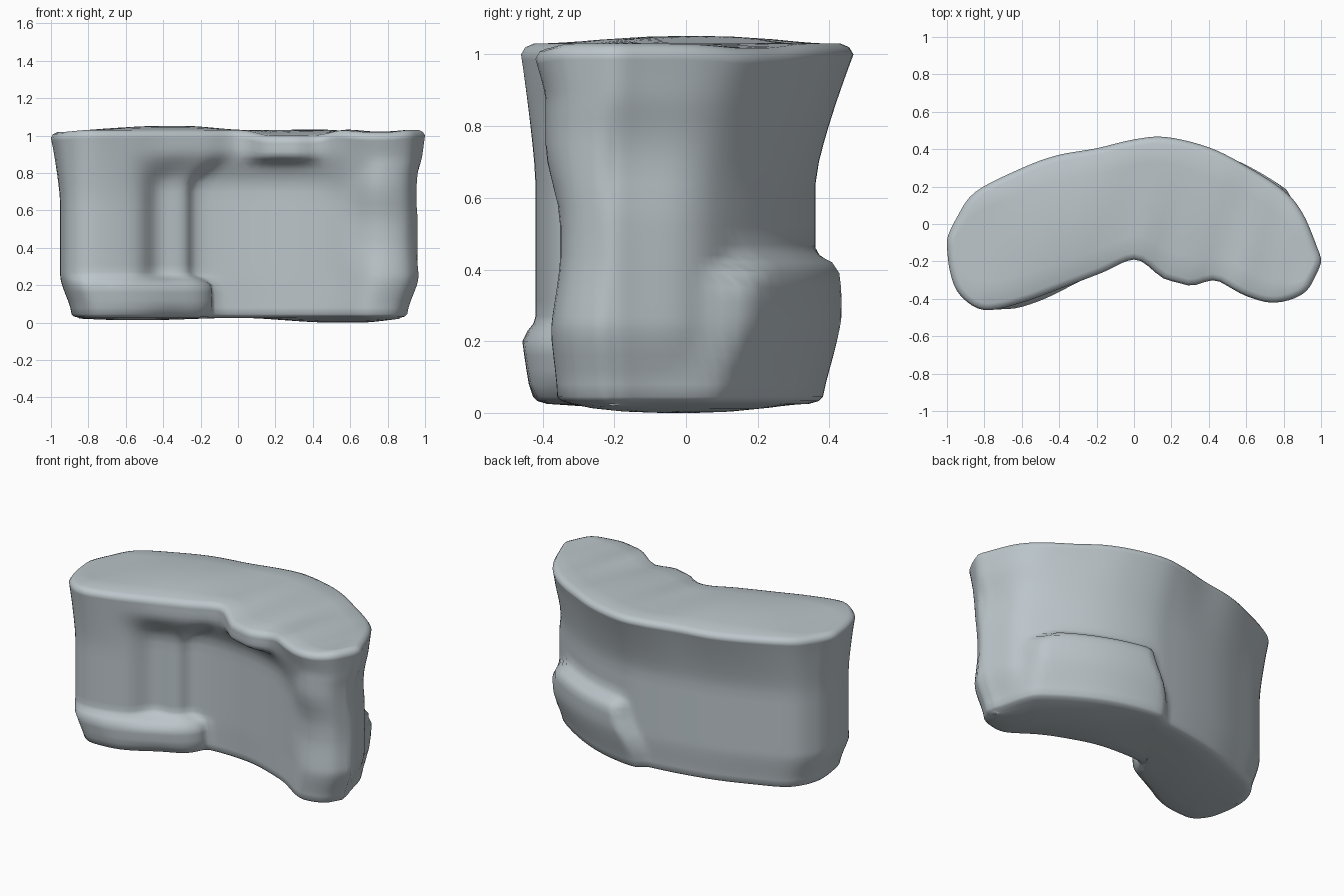
import bpy, bmesh
from mathutils import Vector

if "Cube" in bpy.data.objects:
    bpy.data.objects.remove(bpy.data.objects["Cube"])

# Matching back and front outline stations, running from left tip to right tip
TOP_BACK = [(-1, -.08), (-.95, .03), (-.85, .17), (-.62, .29), (-.42, .365), (-.2, .405), (0, .452),
            (.17, .465), (.4, .41), (.6, .31), (.8, .18), (.9, .06), (.97, -.1), (1, -.2)]
TOP_FRONT = [(-1, -.08), (-.985, -.25), (-.93, -.38), (-.8, -.46), (-.6, -.42), (-.38, -.34), (-.17, -.26),
             (0, -.19), (.2, -.22), (.42, -.29), (.6, -.385), (.76, -.42), (.92, -.36), (1, -.2)]
MID_BACK = [(-.95, -.1), (-.92, 0), (-.83, .11), (-.62, .2), (-.42, .27), (-.2, .32), (0, .35),
            (.17, .36), (.38, .32), (.58, .24), (.79, .11), (.89, .01), (.937, -.12), (.96, -.21)]
MID_FRONT = [(-.95, -.1), (-.945, -.22), (-.9, -.36), (-.78, -.42), (-.55, -.37), (-.43, -.25), (-.29, -.21),
             (-.19, -.125), (.15, -.125), (.42, -.205), (.6, -.29), (.75, -.35), (.89, -.32), (.96, -.21)]
SUB = 5
HEIGHTS = [.045, .08, .12, .16, .2, .23, .25, .27, .31, .35, .39, .42, .44, .47, .52, .58, .64, .7,
           .75, .79, .82, .85, .875, .9, .93, .96, .985, 1.0]


def step(a, b, v):
    t = min(1, max(0, (v - a) / (b - a)))
    return t * t * (3 - 2 * t)


def window(v, a, b, c, d):
    return step(a, b, v) * (1 - step(c, d, v))


def spline(pts):
    """Catmull-Rom samples through the stations."""
    p = [Vector(q) for q in pts]
    p = [p[0] * 2 - p[1]] + p + [p[-1] * 2 - p[-2]]
    out = []
    for i in range(1, len(p) - 2):
        a, b, c, d = p[i - 1:i + 3]
        for k in range(SUB):
            t = k / SUB
            out.append((b * 2 + (c - a) * t + (a * 2 - b * 5 + c * 4 - d) * t * t
                        + (b * 3 - a - c * 3 + d) * t ** 3) / 2)
    return out + [p[-2]]


def closed(back, front):
    """Join both sides, rounding the two tips."""
    n = len(back)
    ring = back + front[-2:0:-1]
    m = len(ring)
    for _ in range(3):
        new = list(ring)
        for tip in (0, n - 1):
            for o in range(-3, 4):
                j = (tip + o) % m
                new[j] = (ring[j - 1] + ring[j] * 2 + ring[(j + 1) % m]) / 4
        ring = new
    for tip, x in ((0, back[0].x), (n - 1, back[-1].x)):
        shift = x - ring[tip].x
        for o in range(-3, 4):
            ring[(tip + o) % m].x += shift * (1 - abs(o) / 4)
    return ring


top_b, top_f, mid_b, mid_f = map(spline, (TOP_BACK, TOP_FRONT, MID_BACK, MID_FRONT))
N = len(top_b)
top, mid = closed(top_b, top_f), closed(mid_b, mid_f)
M = len(top)


def level(z):
    """Wall ring at height z with its ledges and bulges."""
    ring = []
    for i in range(M):
        front = i >= N
        flare = max(0, (z - .65) / .35) ** 1.25
        x = mid[i].x
        if front:
            inner = window(x, -.6, -.4, .35, .65)
            lobe = step(.52, .76, x)
            flare = max(flare, lobe * .6 * step(.52, .75, z), lobe * .4 * (1 - step(.2, .45, z)))
            flare = flare * (1 - inner) + step(.72, .93, z) * inner
            # low ledge at the front left fills out to the top outline
            ledge = window(z, -.06, .1, .2, .265) * window(x, -.95, -.8, -.38, -.1)
            flare = max(flare, ledge)
        p = mid[i].lerp(top[i], flare)
        if front:
            p.y -= .025 * ledge * window(x, -.75, -.55, -.5, -.35)
        # slight waist on the right, taper toward the base
        p.x -= .02 * step(.7, 1, x) * window(z, .55, .72, .75, .9)
        under = 1 - step(.03, .26, z)
        p.x *= 1 - .065 * under
        p.y *= 1 - .05 * under
        x = p.x
        if front:
            # overhanging lip under the top edge
            p.y -= .085 * window(x, .0, .18, .28, .46) * step(.84, .89, z)
        else:
            # raised pad low on the back right
            start = .03 + .12 * step(.1, .42, z)
            pad = window(x, start, start + .08, .79, .88)
            pad *= 1 - step(.4, .46, z + .05 * step(.7, .86, x))
            pad *= .4 + .6 * min(1, z / .29)
            p += Vector((.35 * step(.2, .8, x), 1)).normalized() * .078 * pad
        drop = .03 * window(x, 0, .15, .4, .55) * step(.85, 1, z) if front else 0
        # rim sits lower at the two ends of the front
        drop += .012 * step(.9, 1, z) * (1 - step(-1, -.8, x) if x < 0 else window(x, .5, .7, .8, .95))
        ring.append(Vector((p.x, p.y, z - drop)))
    return ring


def inset(ring, amount, dz):
    out = []
    for i, p in enumerate(ring):
        t = ring[(i + 1) % M] - ring[i - 1]
        n = Vector((-t.y, t.x, 0)).normalized()
        out.append(p - n * amount + Vector((0, 0, dz)))
    return out


bm = bmesh.new()
rings = [level(z) for z in HEIGHTS]
rings = ([inset(rings[0], .04, -.02), inset(rings[0], .012, -.012)] + rings
         + [inset(rings[-1], .012, .02), inset(rings[-1], .035, .03)])
loops = [[bm.verts.new(p) for p in r] for r in rings]
for lo, hi in zip(loops, loops[1:]):
    for i in range(M):
        j = (i + 1) % M
        bm.faces.new((lo[i], lo[j], hi[j], hi[i]))


def cap(loop, rise):
    """Close an end with strips running from back edge to front edge."""
    K = 6
    rows = []
    for i in range(1, N - 1):
        a, b = loop[i], loop[M - i]
        row = [a]
        for k in range(1, K):
            t = k / K
            co = a.co.lerp(b.co, t)
            co.z += rise(co.x) * 4 * t * (1 - t)
            row.append(bm.verts.new(co))
        rows.append(row + [b])
    for r, s in zip(rows, rows[1:]):
        for k in range(K):
            bm.faces.new((r[k], r[k + 1], s[k + 1], s[k]))
    bm.faces.new([loop[0]] + rows[0])
    bm.faces.new([loop[N - 1]] + rows[-1])


cap(loops[-1], lambda x: .022 * window(x, -.9, -.4, -.3, .05) + .012 * window(x, .1, .35, .45, .8))
cap(loops[0], lambda x: -.012 * window(x, -1, -.6, -.5, 0) - .025 * window(x, 0, .5, .65, .95))
bmesh.ops.recalc_face_normals(bm, faces=bm.faces)

mesh = bpy.data.meshes.new("curved_block")
bm.to_mesh(mesh)
bm.free()
block = bpy.data.objects.new("curved_block", mesh)
bpy.context.collection.objects.link(block)

stone = bpy.data.materials.new("pale_blue_grey")
stone.diffuse_color = (.50, .56, .59, 1)
stone.use_nodes = True
stone.node_tree.nodes["Principled BSDF"].inputs["Base Color"].default_value = stone.diffuse_color
mesh.materials.append(stone)

# rest on the ground
low = min(v.co.z for v in mesh.vertices)
for v in mesh.vertices:
    v.co.z -= low

bpy.context.view_layer.objects.active = block
block.select_set(True)
bpy.ops.object.shade_smooth_by_angle(angle=1.2)
